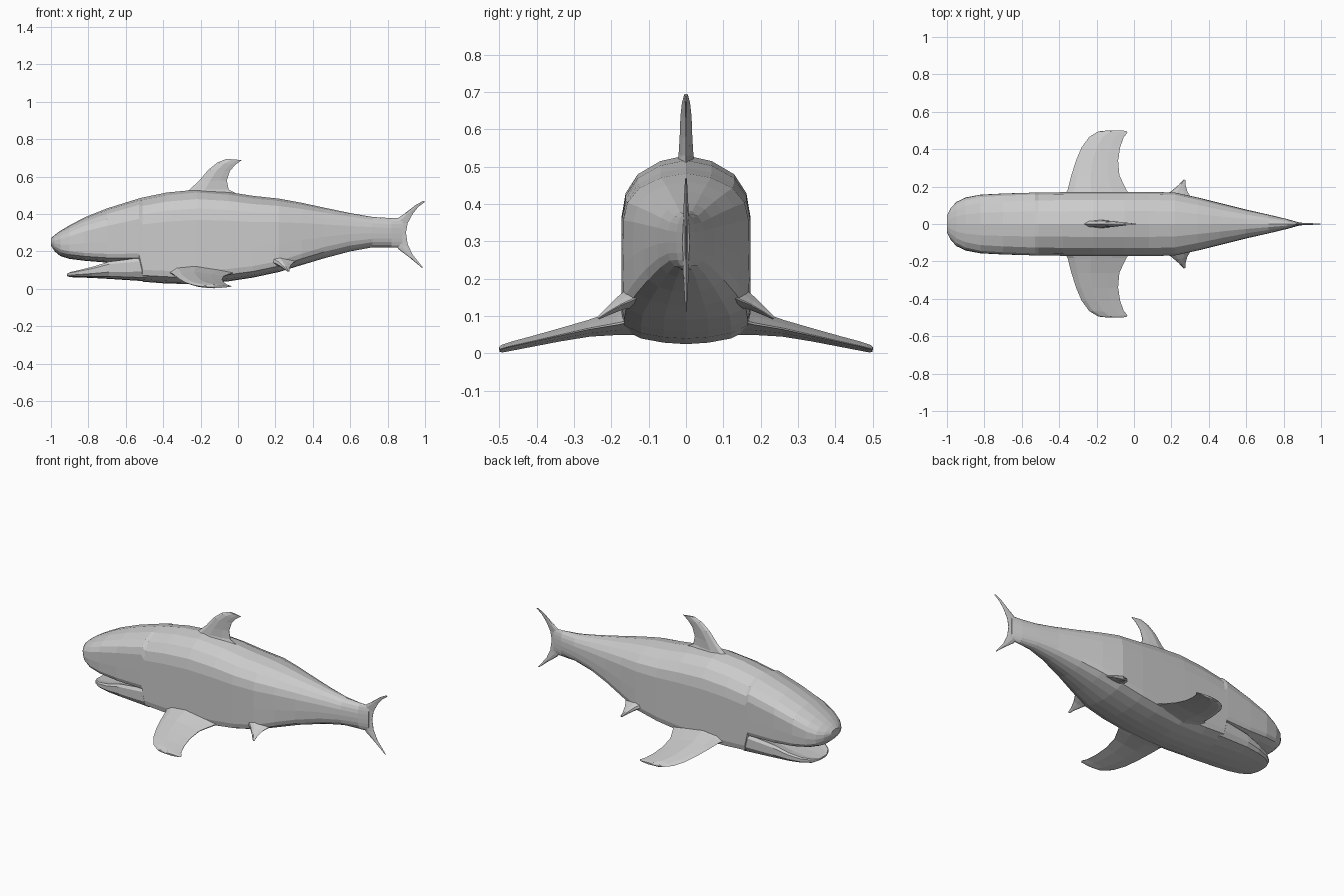
import bpy, bmesh, math
from mathutils import Vector

grey = bpy.data.materials.new("shark grey")
grey.diffuse_color = (0.6, 0.6, 0.6, 1)


def loft(name, rings):
    """Skin a list of equal-length closed rings and cap both ends."""
    bm = bmesh.new()
    rows = [[bm.verts.new(p) for p in ring] for ring in rings]
    n = len(rows[0])
    for a, b in zip(rows, rows[1:]):
        for i in range(n):
            j = (i + 1) % n
            bm.faces.new((a[i], a[j], b[j], b[i]))
    bm.faces.new(rows[0])
    bm.faces.new(rows[-1][::-1])
    bmesh.ops.recalc_face_normals(bm, faces=bm.faces)
    mesh = bpy.data.meshes.new(name)
    bm.to_mesh(mesh)
    bm.free()
    mesh.materials.append(grey)
    obj = bpy.data.objects.new(name, mesh)
    bpy.context.collection.objects.link(obj)
    return obj


# Half cross-sections, top to bottom: (fraction of width, fraction of height)
BOXY = [(0, 1), (.4, .97), (.75, .9), (.94, .8), (1, .68), (1, .38),
        (1, .14), (.96, .075), (.7, .03), (.35, .008), (0, 0)]
ROUND = [(math.sin(math.pi * i / 10), .5 + .5 * math.cos(math.pi * i / 10))
         for i in range(11)]
JAW = [(0, .8), (.6, .85), (.93, 1), (1, .85), (1, .4), (.9, .15), (.5, .03), (0, 0)]


def section(x, low, high, width, half):
    right = [(x, -width * u, low + (high - low) * v) for u, v in half]
    left = [(px, -py, pz) for px, py, pz in right[-2:0:-1]]
    return right + left


def blend(boxiness):
    return [(a * boxiness + c * (1 - boxiness), b * boxiness + d * (1 - boxiness))
            for (a, b), (c, d) in zip(BOXY, ROUND)]


# Body with overhanging upper jaw: x, bottom, top, half width, boxiness
BODY = [
    (-1.0, .23, .27, .045, 0), (-.98, .20, .288, .085, .2),
    (-.95, .175, .31, .118, .4), (-.90, .16, .34, .142, .6),
    (-.82, .15, .382, .157, .8), (-.70, .14, .43, .163, .9),
    (-.53, .14, .483, .168, 1), (-.51, .038, .488, .168, 1),
    (-.38, .028, .515, .17, 1), (-.22, .025, .53, .172, 1),
    (-.05, .04, .517, .172, 1), (.08, .06, .497, .172, 1),
    (.22, .09, .482, .168, .95), (.34, .127, .46, .142, .8),
    (.46, .163, .434, .112, .6), (.60, .20, .405, .077, .4),
    (.72, .222, .384, .05, .3), (.82, .222, .378, .026, .2),
    (.88, .222, .378, .009, .2)]
loft("body", [section(x, lo, hi, w, blend(b)) for x, lo, hi, w, b in BODY])

# Lower jaw, tucked into the body at the back
LOWER_JAW = [
    (-.915, .068, .08, .04), (-.895, .062, .09, .085), (-.85, .061, .10, .12),
    (-.78, .058, .117, .142), (-.69, .053, .145, .155), (-.49, .04, .17, .165)]
loft("lower_jaw", [section(x, lo, hi, w, JAW) for x, lo, hi, w in LOWER_JAW])


def fin(name, stations, side, mirror=False):
    """Loft lens-shaped sections: leading point, trailing point, half thickness."""
    lens = [(0, 0), (.12, .7), (.4, 1), (.75, .55), (1, .08)]
    sign = -1 if mirror else 1
    rings = []
    for lead, trail, thick in stations:
        a, b = Vector(lead), Vector(trail)
        up = [a.lerp(b, u) + Vector(side) * thick * v for u, v in lens]
        down = [a.lerp(b, u) - Vector(side) * thick * v for u, v in lens[:0:-1]]
        rings.append([(p.x, p.y * sign, p.z) for p in up + down])
    loft(name, rings)


# Dorsal fin
fin("dorsal_fin", [
    ((-.31, 0, .50), (.03, 0, .49), .028),
    ((-.26, 0, .53), (-.05, 0, .53), .02),
    ((-.21, 0, .575), (-.06, 0, .58), .017),
    ((-.16, 0, .635), (-.043, 0, .63), .015),
    ((-.11, 0, .675), (-.015, 0, .663), .011),
    ((-.06, 0, .695), (.02, 0, .688), .005)], (0, 1, 0))

# Tail fin, from the lower tip to the upper tip
fin("tail_fin", [
    ((.982, 0, .113), (.99, 0, .112), .002),
    ((.92, 0, .165), (.932, 0, .185), .005),
    ((.86, 0, .21), (.907, 0, .24), .008),
    ((.82, 0, .26), (.898, 0, .30), .01),
    ((.82, 0, .355), (.907, 0, .35), .008),
    ((.89, 0, .402), (.935, 0, .402), .006),
    ((.95, 0, .448), (.965, 0, .439), .004),
    ((.99, 0, .47), (1.0, 0, .465), .002)], (0, 1, 0))

# Paired fins
for label, flip in (("right", False), ("left", True)):
    fin(label + "_pectoral_fin", [
        ((-.39, -.14, .09), (-.01, -.14, .09), .04),
        ((-.355, -.18, .085), (-.04, -.18, .08), .033),
        ((-.335, -.26, .068), (-.078, -.26, .066), .022),
        ((-.31, -.34, .05), (-.085, -.34, .048), .017),
        ((-.28, -.41, .033), (-.074, -.41, .032), .014),
        ((-.24, -.465, .02), (-.055, -.465, .02), .012),
        ((-.19, -.495, .012), (-.035, -.488, .014), .01),
        ((-.14, -.5, .01), (-.04, -.498, .011), .006)], (0, -.15, 1), flip)
    fin(label + "_pelvic_fin", [
        ((.15, -.14, .155), (.31, -.13, .15), .03),
        ((.205, -.18, .135), (.285, -.175, .13), .018),
        ((.24, -.21, .113), (.275, -.21, .11), .01),
        ((.262, -.235, .095), (.275, -.235, .094), .004)], (0, -.5, .86), flip)
